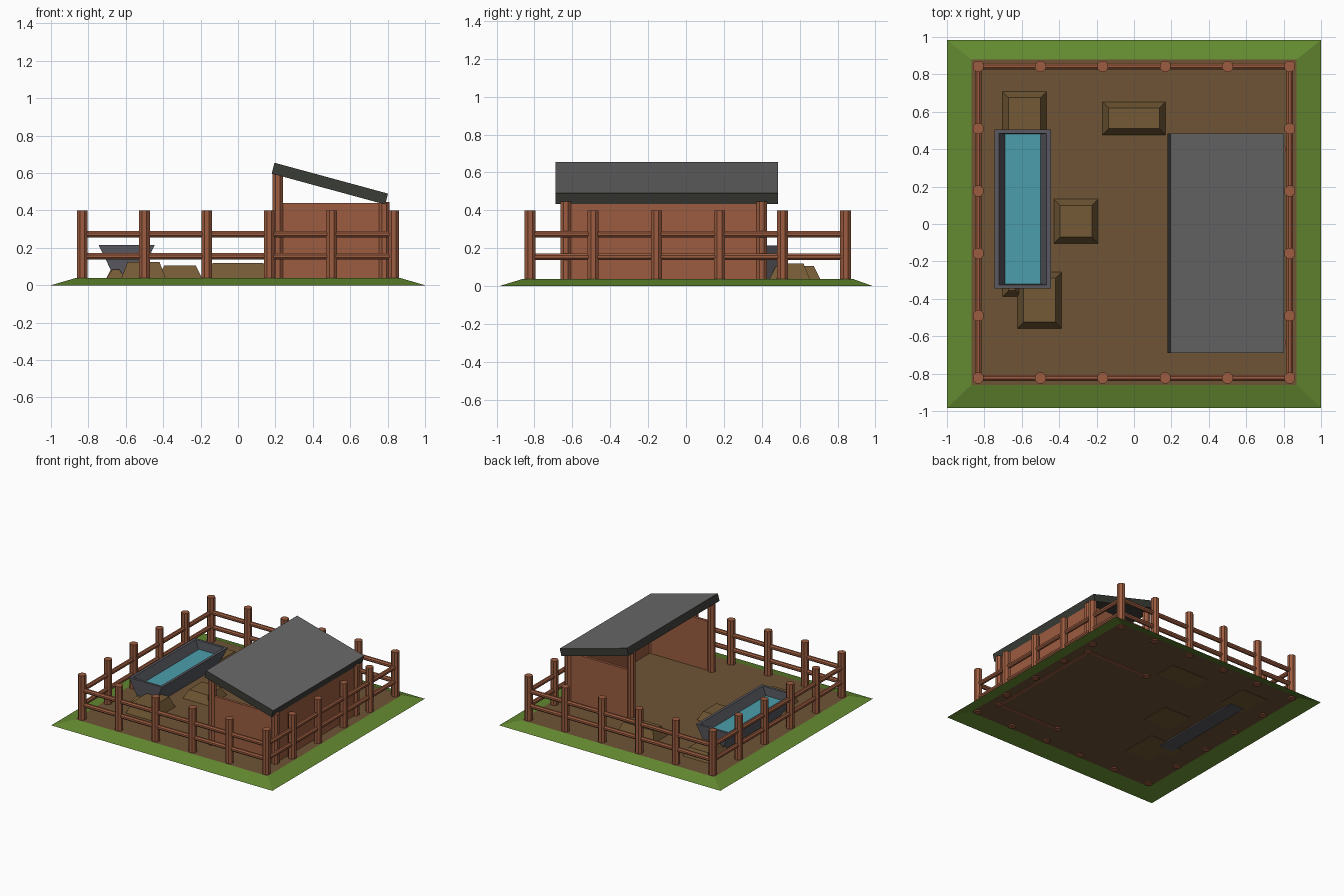
import bpy, bmesh, math
from mathutils import Vector

if "Cube" in bpy.data.objects:
    bpy.data.objects.remove(bpy.data.objects["Cube"])


def mat(name, r, g, b):
    m = bpy.data.materials.new(name)
    lin = [((c / 255 + 0.055) / 1.055) ** 2.4 for c in (r, g, b)]
    m.diffuse_color = (*lin, 1)
    m.use_nodes = True
    m.node_tree.nodes["Principled BSDF"].inputs["Base Color"].default_value = m.diffuse_color
    return m


GRASS = mat("grass_green", 100, 138, 48)
DIRT = mat("dirt_brown", 110, 84, 53)
MOUND = mat("mound_brown", 116, 90, 54)
WOOD = mat("red_brown_wood", 156, 92, 64)
ROOF = mat("roof_grey", 104, 104, 104)
EDGE = mat("roof_dark_edge", 58, 60, 54)
METAL = mat("trough_metal", 88, 89, 96)
WATER = mat("water_teal", 76, 158, 172)


def make(name, verts, faces, *mats):
    me = bpy.data.meshes.new(name)
    me.from_pydata(verts, [], faces)
    bm = bmesh.new()
    bm.from_mesh(me)
    bmesh.ops.recalc_face_normals(bm, faces=bm.faces)
    bm.to_mesh(me)
    bm.free()
    for m in mats:
        me.materials.append(m)
    ob = bpy.data.objects.new(name, me)
    bpy.context.collection.objects.link(ob)
    return ob


def loft(name, a, b, *mats):
    """Solid between two matching loops of points."""
    n = len(a)
    faces = [tuple(range(n)), tuple(range(n, 2 * n))]
    faces += [(i, (i + 1) % n, n + (i + 1) % n, n + i) for i in range(n)]
    return make(name, list(a) + list(b), faces, *mats)


def rect(x0, x1, y0, y1, z):
    return [(x0, y0, z), (x1, y0, z), (x1, y1, z), (x0, y1, z)]


def box(name, x0, x1, y0, y1, z0, z1, m):
    return loft(name, rect(x0, x1, y0, y1, z0), rect(x0, x1, y0, y1, z1), m)


def prism(name, p, q, r, n, m):
    """n-sided bar from p to q with across-flats radius r."""
    p, q = Vector(p), Vector(q)
    rot = (q - p).to_track_quat('Z', 'Y')
    rr = r / math.cos(math.pi / n)
    ring = [rot @ Vector((rr * math.cos(t), rr * math.sin(t), 0))
            for t in [2 * math.pi * (i + 0.5) / n for i in range(n)]]
    return loft(name, [p + v for v in ring], [q + v for v in ring], m)


# Ground: open shell, sloping grass border around flat dirt
outer = rect(-1, 1, -0.985, 0.985, 0)
inner = rect(-0.87, 0.87, -0.86, 0.88, 0.038)
make("grass_border", outer + inner,
     [(i, (i + 1) % 4, 4 + (i + 1) % 4, 4 + i) for i in range(4)], GRASS)
make("dirt_yard", inner, [(0, 1, 2, 3)], DIRT)

# Fence posts and rails
YC, H = 0.01, 0.833
steps = [-H + i * H * 0.4 for i in range(6)]
spots = {(round(a, 3), round(b, 3)) for s in steps for e in (-H, H)
         for a, b in ((s, e), (e, s))}
for x, y in sorted(spots):
    prism("fence_post", (x, y + YC, 0.03), (x, y + YC, 0.4), 0.029, 8, WOOD)
for z in (0.155, 0.273):
    for e in (-H, H):
        prism("fence_rail", (-H, e + YC, z), (H, e + YC, z), 0.017, 8, WOOD)
        prism("fence_rail", (e, -H + YC, z), (e, H + YC, z), 0.017, 8, WOOD)

# Shed posts and walls, open toward -x
for y in (-0.635, 0.4):
    prism("shed_tall_post", (0.213, y, 0.03), (0.213, y, 0.6), 0.028, 8, WOOD)
    prism("shed_short_post", (0.782, y, 0.03), (0.782, y, 0.445), 0.028, 8, WOOD)
    box("shed_end_wall", 0.215, 0.78, y - 0.011, y + 0.011, 0.033, 0.44, WOOD)
box("shed_rear_wall", 0.765, 0.787, -0.635, 0.4, 0.033, 0.435, WOOD)

# Sloped shed roof: grey top, dark edges and underside
prof = [(0.195, 0.655), (0.18, 0.597), (0.787, 0.432), (0.802, 0.49)]
roof = loft("shed_roof", [(x, -0.69, z) for x, z in prof],
            [(x, 0.485, z) for x, z in prof], ROOF, EDGE)
for f in roof.data.polygons:
    f.material_index = 0 if f.normal.z > 0.5 else 1

# Water trough: hollow tapered channel with closed ends
cx, y0, y1, zb, zt = -0.595, -0.345, 0.505, 0.03, 0.215
ob = rect(cx - 0.06, cx + 0.06, y0 + 0.012, y1 - 0.012, zb)
ot = rect(cx - 0.15, cx + 0.15, y0, y1, zt)
it = rect(cx - 0.128, cx + 0.128, y0 + 0.02, y1 - 0.02, zt)
ib = rect(cx - 0.06, cx + 0.06, y0 + 0.03, y1 - 0.03, zb + 0.03)
faces = [(0, 1, 2, 3), (12, 13, 14, 15)]
for k in (0, 4, 8):
    faces += [(k + i, k + (i + 1) % 4, k + 4 + (i + 1) % 4, k + 4 + i)
              for i in range(4)]
make("water_trough", ob + ot + it + ib, faces, METAL)
make("trough_water", rect(cx - 0.095, cx + 0.095, y0 + 0.024, y1 - 0.024, 0.145),
     [(0, 1, 2, 3)], WATER)

# Dirt mounds: low tapered blocks (x0, x1, y0, y1, top)
for x0, x1, ya, yb, z in [(-0.705, -0.465, 0.44, 0.71, 0.105),
                          (-0.17, 0.17, 0.475, 0.655, 0.12),
                          (-0.43, -0.19, -0.105, 0.135, 0.105),
                          (-0.625, -0.385, -0.56, -0.255, 0.125),
                          (-0.705, -0.6, -0.39, -0.28, 0.085)]:
    d = 0.035
    loft("dirt_mound", rect(x0, x1, ya, yb, 0.034),
         rect(x0 + d, x1 - d, ya + d, yb - d, z), MOUND)
